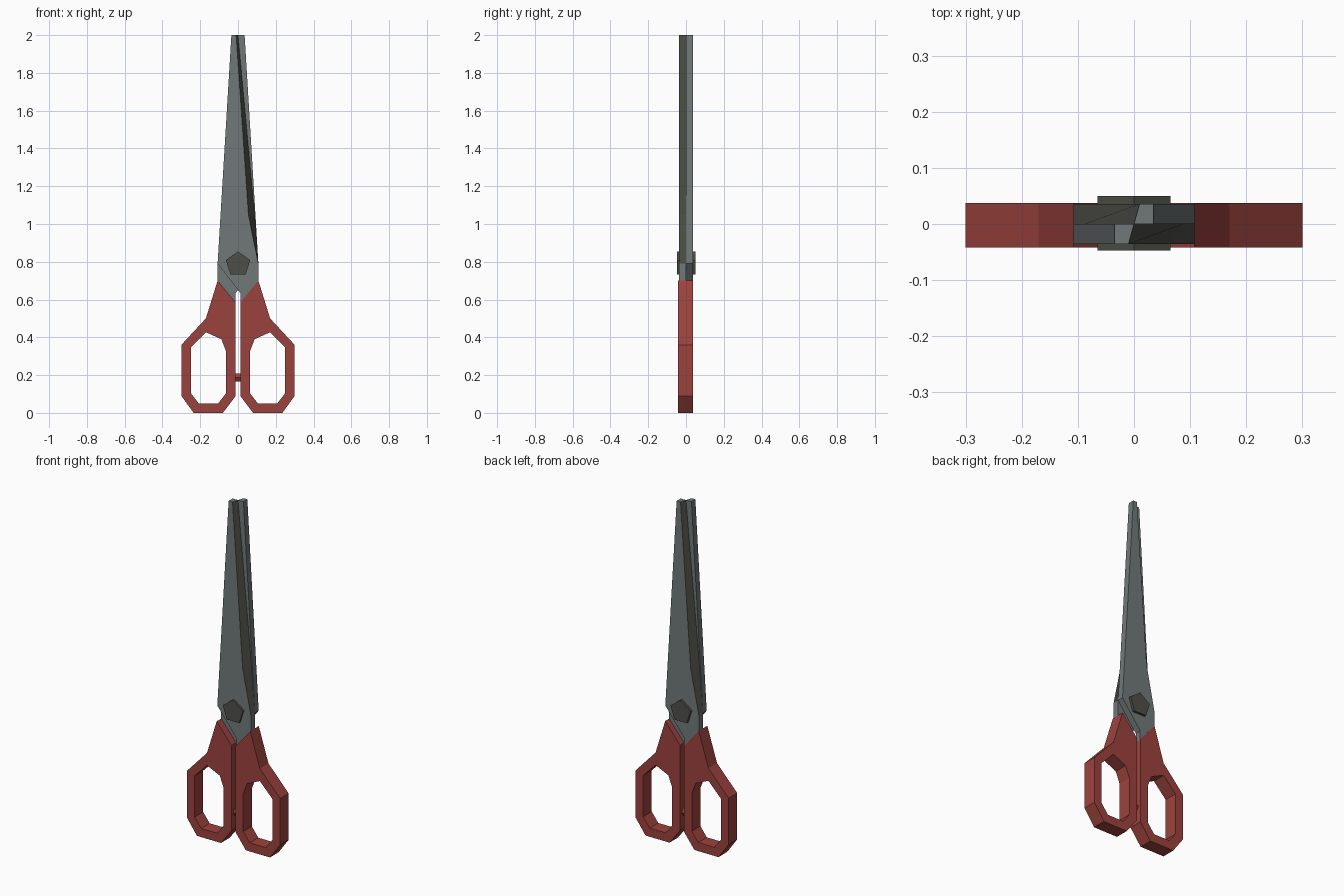
import bpy, bmesh, math
from mathutils import Matrix, Vector

if "Cube" in bpy.data.objects:
    bpy.data.objects.remove(bpy.data.objects["Cube"])


def material(name, rgb):
    m = bpy.data.materials.new(name)
    m.diffuse_color = (*rgb, 1)
    m.use_nodes = True
    m.node_tree.nodes["Principled BSDF"].inputs["Base Color"].default_value = m.diffuse_color
    return m


steel = material("steel grey", (0.165, 0.19, 0.19))
dark = material("dark steel", (0.077, 0.077, 0.065))
red = material("handle red", (0.33, 0.055, 0.048))


def finish(bm, name, mats):
    bmesh.ops.recalc_face_normals(bm, faces=bm.faces)
    me = bpy.data.meshes.new(name)
    bm.to_mesh(me)
    bm.free()
    for m in mats:
        me.materials.append(m)
    ob = bpy.data.objects.new(name, me)
    bpy.context.collection.objects.link(ob)
    return ob


# Blade profile: outer x, inner x, z; the two bevel edges get the dark ground colour
BLADE = [(-0.035, -0.035, 2.0), (-0.01, 0.0, 2.0), (0.055, 0.088, 1.05),
         (0.108, 0.108, 0.79), (0.108, 0.108, 0.70), (0.012, 0.012, 0.58),
         (0.012, 0.012, 0.635), (-0.108, -0.108, 0.79)]


def blade(name, angle):
    bm = bmesh.new()
    outer = [bm.verts.new((a, -0.036, z)) for a, b, z in BLADE]
    inner = [bm.verts.new((b, 0, z)) for a, b, z in BLADE]
    bm.faces.new(outer)
    bm.faces.new(inner[::-1])
    n = len(BLADE)
    for i in range(n):
        j = (i + 1) % n
        f = bm.faces.new((outer[i], outer[j], inner[j], inner[i]))
        f.material_index = 1 if i in (1, 2) else 0
    bm.transform(Matrix.Rotation(angle, 4, 'Z'))
    finish(bm, name, [steel, dark])


blade("front_blade", 0)
blade("back_blade", math.pi)

# Handles: outline with a finger hole, extruded through the thickness
OUTLINE = [(0.108, 0.70), (0.17, 0.50), (0.30, 0.36), (0.30, 0.09),
           (0.235, 0), (0.08, 0), (0.012, 0.09), (0.012, 0.585)]
HOLE = [(0.25, 0.345), (0.17, 0.427), (0.088, 0.39), (0.063, 0.325),
        (0.063, 0.105), (0.105, 0.05), (0.208, 0.05), (0.25, 0.105)]


def handle(name, side):
    bm = bmesh.new()
    edges = []
    for loop in (OUTLINE, HOLE):
        vs = [bm.verts.new((side * x, -0.042, z)) for x, z in loop]
        edges += [bm.edges.new((vs[i - 1], vs[i])) for i in range(len(vs))]
    bmesh.ops.triangle_fill(bm, edges=edges, use_beauty=True, normal=(0, -1, 0))
    ext = bmesh.ops.extrude_face_region(bm, geom=bm.faces[:], use_keep_orig=True)
    moved = [g for g in ext["geom"] if isinstance(g, bmesh.types.BMVert)]
    bmesh.ops.translate(bm, verts=moved, vec=Vector((0, 0.079, 0)))
    finish(bm, name, [red])


handle("right_handle", 1)
handle("left_handle", -1)


def prism(name, sides, radius, depth, matrix, mat):
    bm = bmesh.new()
    bmesh.ops.create_cone(bm, cap_ends=True, segments=sides, radius1=radius,
                          radius2=radius, depth=depth, matrix=matrix)
    finish(bm, name, [mat])


# Five-sided pivot rivet, one point up
turn = Matrix.Rotation(math.pi / 2, 4, 'X')
prism("pivot", 5, 0.068, 0.097, Matrix.Translation((0, 0.0015, 0.787)) @ turn, dark)

# Small stop between the handles
prism("handle_stop", 6, 0.024, 0.03,
      Matrix.Translation((0, -0.002, 0.188)) @ Matrix.Rotation(math.pi / 2, 4, 'Y'), red)
